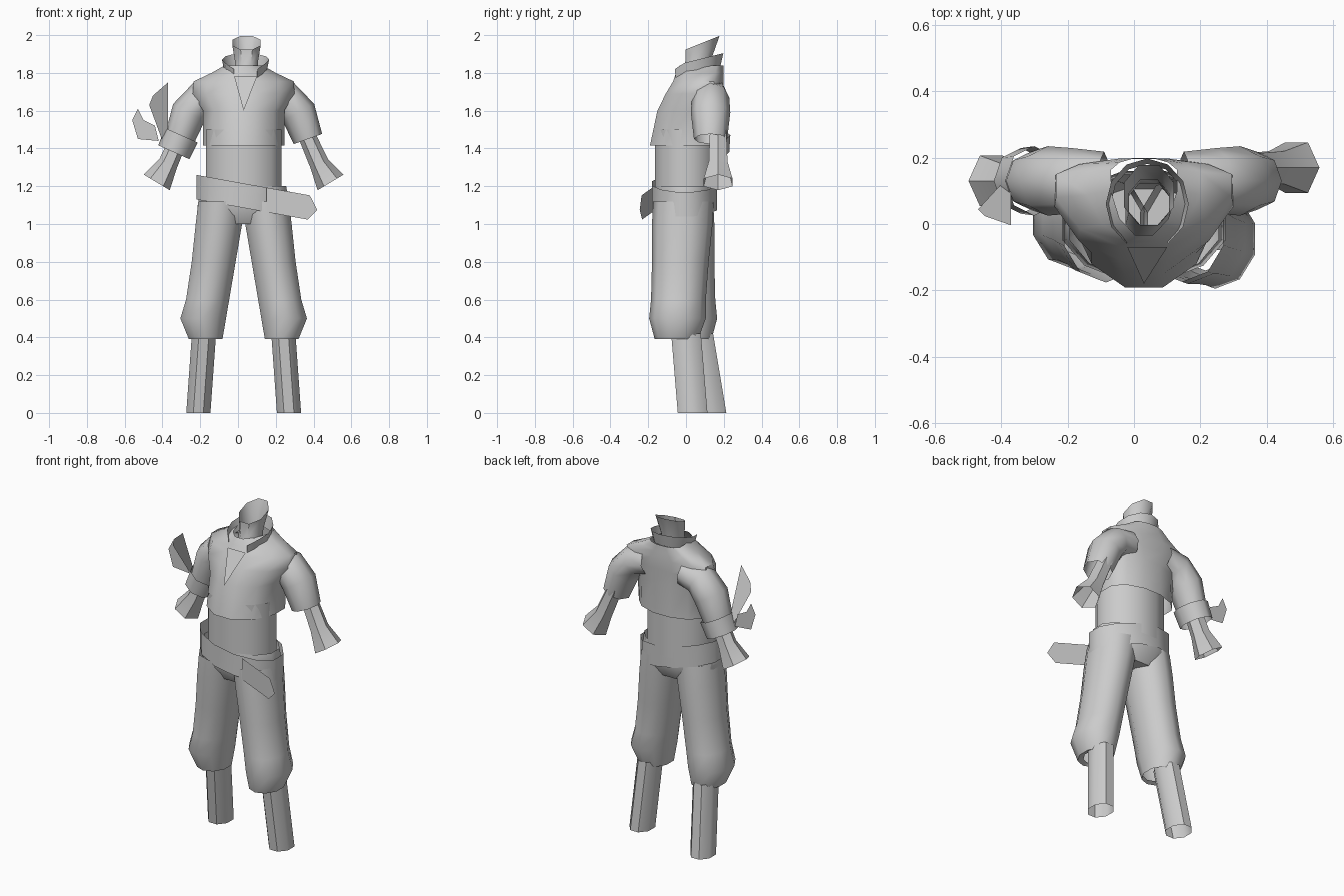
import bpy, math
from mathutils import Vector

if "Cube" in bpy.data.objects:
    bpy.data.objects.remove(bpy.data.objects["Cube"], do_unlink=True)

cloth = bpy.data.materials.new("plain grey cloth")
cloth.use_nodes = True
cloth.diffuse_color = (.6, .6, .6, 1)
cloth.node_tree.nodes["Principled BSDF"].inputs["Base Color"].default_value = cloth.diffuse_color

MIDDLE = .03  # the body's own plane of symmetry


def make(name, points, faces):
    mesh = bpy.data.meshes.new(name)
    mesh.from_pydata(points, [], faces)
    mesh.materials.append(cloth)
    part = bpy.data.objects.new(name, mesh)
    bpy.context.collection.objects.link(part)
    bpy.ops.object.select_all(action="DESELECT")
    part.select_set(True)
    bpy.context.view_layer.objects.active = part
    bpy.ops.object.shade_smooth_by_angle(angle=math.radians(50))


def oval(z, half, front, back, x=MIDDLE, lean=0, slope_x=0, slope_y=0, sides=12):
    """Ring round the body; lean moves its widest line backwards, slopes tilt it."""
    widest = (front + back) / 2 + lean
    ring = []
    for i in range(sides):
        turn = math.tau * (i + .5) / sides
        dx = half * math.cos(turn) / math.cos(math.pi / sides)
        side = math.sin(turn)
        dy = side * (back - widest if side > 0 else widest - front)
        ring.append(Vector((x + dx, widest + dy, z + slope_x * dx + slope_y * dy)))
    return ring


def skin(name, rings, cap_last=False):
    """Join rings, listed from any end, into a tube with outward normals."""
    n = len(rings[0])
    rows = len(rings) - 1
    faces = [(r * n + i, r * n + (i + 1) % n, (r + 1) * n + (i + 1) % n, (r + 1) * n + i)
             for r in range(rows) for i in range(n)]
    if cap_last:
        faces.append(tuple(range(rows * n, rows * n + n)))
    start, end = (sum(ring, Vector()) / n for ring in rings[:2])
    first, second = rings[0][:2]
    if (second - first).cross(end - start).dot(first - start) < 0:
        faces = [face[::-1] for face in faces]
    make(name, [p for ring in rings for p in ring], faces)


def limb(name, path, side, y, sides=8):
    """Tube along (distance from middle, height, radius) stations."""
    spots = [Vector((MIDDLE + side * out, y, z)) for out, z, radius in path]
    last = len(spots) - 1
    rings = []
    for i, (spot, station) in enumerate(zip(spots, path)):
        along = (spots[min(i + 1, last)] - spots[max(i - 1, 0)]).normalized()
        across = Vector((0, 1, 0)).cross(along)
        rings.append([])
        for k in range(sides):
            turn = math.tau * k / sides
            offset = across * math.cos(turn) + Vector((0, 1.1 * math.sin(turn), 0))
            rings[-1].append(spot + offset * station[-1])
    skin(name, rings)


def tail(name, outline, root, lean):
    """Flat cloth tail that leans forward as it rises."""
    base = outline[0][1]
    make(name, [(x, root - lean * (z - base), z) for x, z in outline],
         [tuple(range(len(outline)))])


# Torso
skin("undershirt", [oval(z, .2, -.17, .17) for z in (1.15, 1.3, 1.5)])
jacket = [(1.415, .215, -.2), (1.6, .215, -.16), (1.69, .27, -.115),
          (1.755, .265, -.075), (1.8, .17, -.06), (1.84, .1, -.04)]
skin("short_jacket", [oval(z, half, front, .2, lean=.07) for z, half, front in jacket])

# Neck, cut on a slant, with a pointed front panel below it
neck = [(1.72, .07, -.06, .13), (1.86, .06, -.01, .14), (1.96, .075, -.01, .185)]
skin("neck", [oval(*row, x=.045, sides=8, slope_y=.4 * i / 2) for i, row in enumerate(neck)])
make("throat_panel", [(MIDDLE - .05, -.07, 1.78), (MIDDLE, -.18, 1.6),
                      (MIDDLE + .07, -.07, 1.78)], [(0, 1, 2)])

# Collar, open at the front with hanging corners
strip, steps = [], 10
for i in range(steps + 1):
    turn = math.radians(300 * i / steps - 60)
    drop = .1 if i in (0, steps) else 0
    for flare, height, hang in ((.11, 1.8, 1), (.125, 1.87, .2)):
        dy = 1.1 * flare * math.sin(turn)
        strip.append((.04 + flare * math.cos(turn), .06 + dy,
                      height + dy / 4 - drop * hang))
make("collar", strip, [(2 * i, 2 * i + 2, 2 * i + 3, 2 * i + 1) for i in range(steps)])

# Sleeves and forearms on both sides
sleeve = [(.12, 1.69, .08), (.22, 1.67, .09), (.29, 1.59, .095), (.34, 1.45, .08)]
forearm = [(.32, 1.5, .045), (.4, 1.32, .052), (.46, 1.22, .08)]
for word, side, hand_y in (("left", 1, .17), ("right", -1, .13)):
    limb(word + "_sleeve", sleeve, side, .13)
    limb(word + "_forearm", forearm, side, hand_y, sides=6)

# Knotted band on the right arm with two loose tails
limb("arm_band", [(.33, 1.47, .095), (.37, 1.38, .09)], -1, .13)
tail("long_band_tail", [(-.4, 1.44), (-.37, 1.5), (-.37, 1.75), (-.45, 1.68), (-.47, 1.63)],
     root=.12, lean=.4)
tail("short_band_tail", [(-.42, 1.44), (-.44, 1.52), (-.5, 1.55), (-.53, 1.61),
                         (-.56, 1.55), (-.53, 1.45)], root=.13, lean=0)

# Sash, sloping down to the left, with a pointed free end
SLOPE = -.18
skin("sash", [oval(z, .25, -.185, .17, slope_x=SLOPE) for z in (1.215, 1.085)])
end = [(x, -.14 - x / 4, 1.22 + SLOPE * x - fall)
       for x, fall in ((.15, 0), (.15, .13), (.37, .13), (.42, .07), (.38, 0))]
make("sash_end", end, [tuple(range(len(end)))])

# Hips
skin("hips", [oval(1.2, .225, -.165, .155), oval(1.09, .245, -.175, .165),
              oval(1, .2, -.12, .11)], cap_last=True)

# Baggy trouser legs gathered below the knee; the left leg stands forward
baggy = [(1.12, .24, .16), (.99, .255, .16), (.8, .275, .15), (.6, .305, .145),
         (.5, .335, .15), (.39, .29, .115), (.4, .26, .09)]
for word, side, shin_top, shin_foot in (("left", 1, 0, .035), ("right", -1, .065, .135)):
    rings = []
    for z, outer, depth in baggy:
        inner = .17 * (1.05 - z)
        centre = -.015 - side * .05 * (1.1 - z)
        rings.append(oval(z, (outer - inner) / 2, centre - depth, centre + depth,
                          x=MIDDLE + side * (outer + inner) / 2, sides=10))
    skin(word + "_trouser_leg", rings)
    skin(word + "_shin", [oval(z, .064, y - .085, y + .085, x=MIDDLE + side * out, sides=8)
                          for z, y, out in ((.42, shin_top, .21), (0, shin_foot, .24))])
